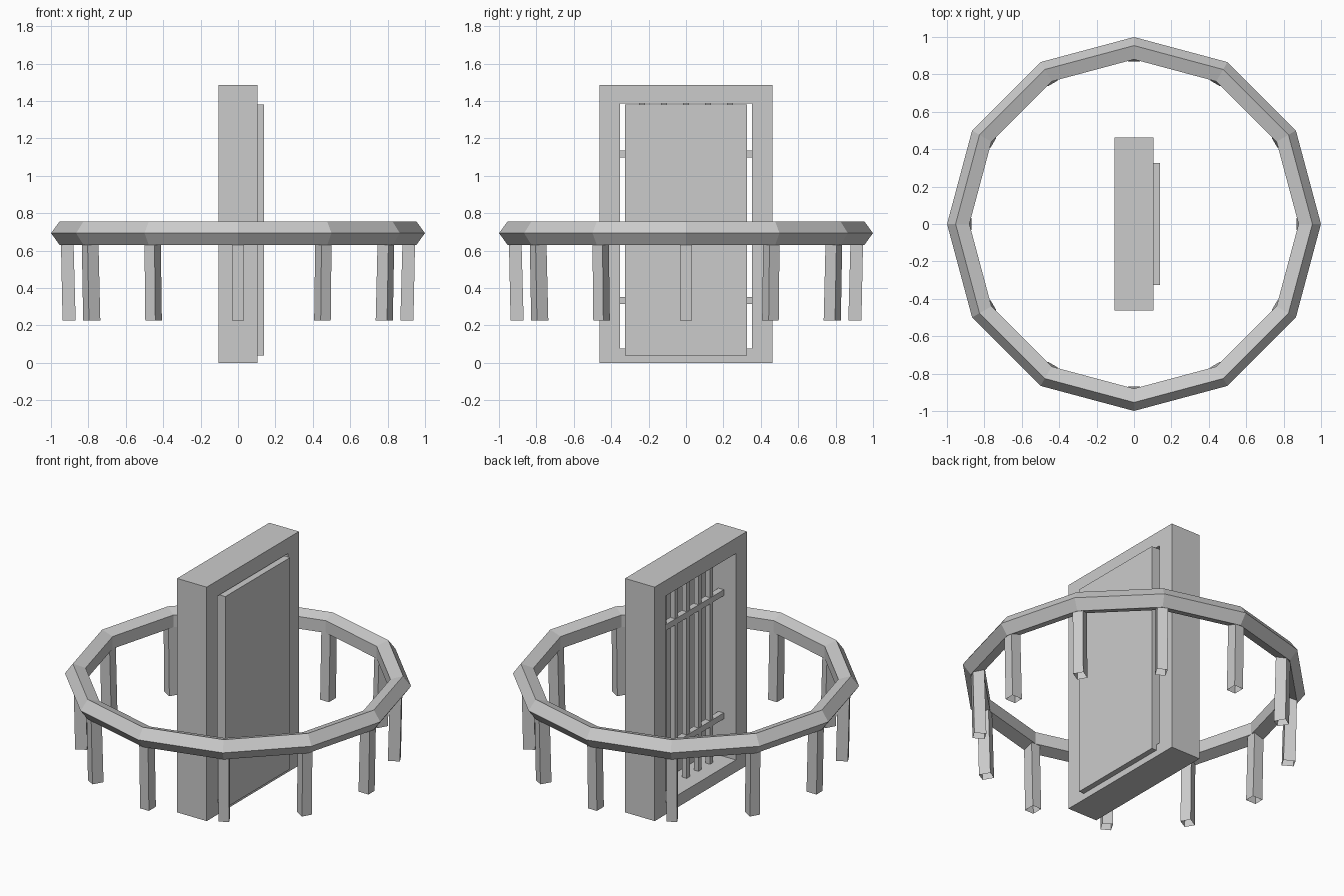
import bpy, bmesh
from math import pi, cos, sin
from mathutils import Matrix

if "Cube" in bpy.data.objects:
    bpy.data.objects.remove(bpy.data.objects["Cube"])


def finish(bm, name):
    bmesh.ops.recalc_face_normals(bm, faces=bm.faces)
    me = bpy.data.meshes.new(name)
    bm.to_mesh(me)
    bm.free()
    ob = bpy.data.objects.new(name, me)
    bpy.context.collection.objects.link(ob)
    return ob


def box(name, x, y, z):
    bm = bmesh.new()
    bmesh.ops.create_cube(bm, size=1)
    for v in bm.verts:
        v.co = [lo + (hi - lo) * (c + 0.5) for (lo, hi), c in zip((x, y, z), v.co)]
    return finish(bm, name)


# Hand rail: 12-sided ring with a five-sided section
SIDES, SEC = 12, 5
bm = bmesh.new()
rows = []
for i in range(SIDES):
    a = 2 * pi * i / SIDES
    row = []
    for j in range(SEC):
        b = 2 * pi * j / SEC
        r = 0.9335 + 0.066 * cos(b)
        row.append(bm.verts.new((r * cos(a), r * sin(a), 0.693 + 0.066 * sin(b))))
    rows.append(row)
for i in range(SIDES):
    p, q = rows[i], rows[(i + 1) % SIDES]
    for j in range(SEC):
        k = (j + 1) % SEC
        bm.faces.new((p[j], q[j], q[k], p[k]))
finish(bm, "ring_rail")

# Posts under every ring corner, leaning slightly inward, open at both ends
for i in range(SIDES):
    bm = bmesh.new()
    loops = []
    for z, r0, r1 in ((0.227, 0.868, 0.938), (0.66, 0.88, 0.947)):
        loops.append([bm.verts.new((r, t, z)) for r, t in
                      ((r0, -0.031), (r1, -0.031), (r1, 0.031), (r0, 0.031))])
    for j in range(4):
        k = (j + 1) % 4
        bm.faces.new((loops[0][j], loops[0][k], loops[1][k], loops[1][j]))
    bm.transform(Matrix.Rotation(2 * pi * i / SIDES, 4, 'Z'))
    finish(bm, f"ring_post_{i + 1}")

# Frame: rectangle with an opening, extruded through x
X, Y, Z = 0.104, 0.4625, 1.485
OY, OZ0, OZ1 = 0.352, 0.077, 1.387
outer = ((-Y, 0), (Y, 0), (Y, Z), (-Y, Z))
inner = ((-OY, OZ0), (OY, OZ0), (OY, OZ1), (-OY, OZ1))
bm = bmesh.new()
fo, fi, bo, bi = [[bm.verts.new((x, y, z)) for y, z in loop]
                  for x in (X, -X) for loop in (outer, inner)]
for a, b in ((fo, fi), (bo, bi), (fo, bo), (fi, bi)):
    for j in range(4):
        k = (j + 1) % 4
        bm.faces.new((a[j], a[k], b[k], b[j]))
finish(bm, "frame")

# Shutter panel covering the opening on one side
box("shutter_panel", (0.08, 0.139), (-0.325, 0.325), (0.04, 1.382))

# Grille: two cross bars and five uprights
for n, z in (("lower", 0.334), ("upper", 1.116)):
    box(f"{n}_cross_bar", (-0.019, 0.019), (-OY, OY), (z - 0.019, z + 0.019))
for i in range(5):
    y = (i - 2) * 0.117
    box(f"upright_bar_{i + 1}", (-0.016, 0.016), (y - 0.016, y + 0.016), (OZ0, OZ1))
